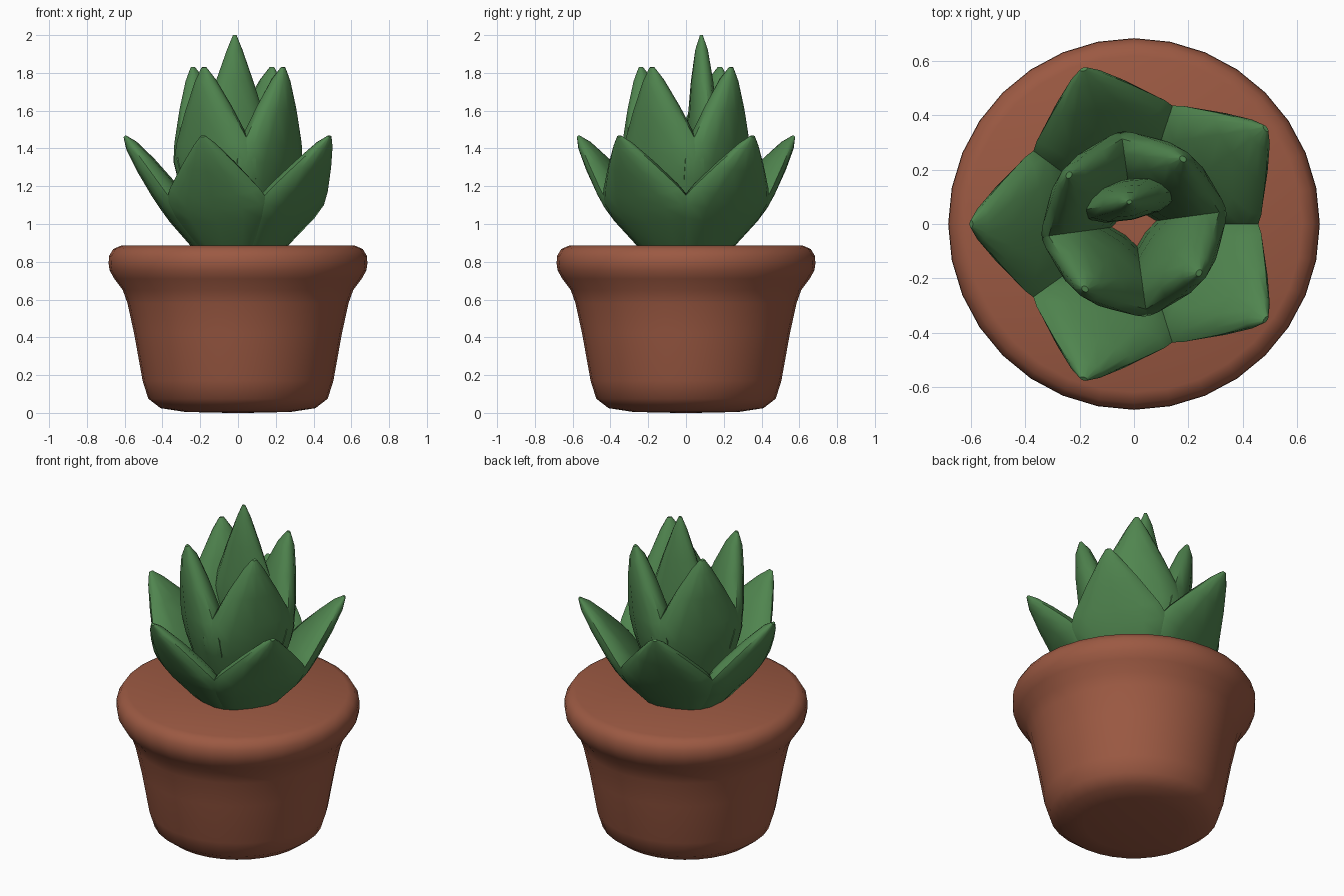
import bpy, bmesh, math
from mathutils import Matrix, Vector

cube = bpy.data.objects.get("Cube")
if cube:
    bpy.data.objects.remove(cube, do_unlink=True)


def make_material(name, rgb):
    mat = bpy.data.materials.new(name)
    mat.use_nodes = True
    mat.diffuse_color = (*rgb, 1)
    mat.node_tree.nodes["Principled BSDF"].inputs["Base Color"].default_value = (*rgb, 1)
    return mat


terracotta = make_material("terracotta", (0.33, 0.10, 0.055))
leaf_green = make_material("leaf_green", (0.08, 0.235, 0.078))


def loft(name, rings, mat, angle):
    """Skin a stack of equal rings, cap both ends and shade smooth."""
    bm = bmesh.new()
    loops = [[bm.verts.new(p) for p in ring] for ring in rings]
    n = len(loops[0])
    for a, b in zip(loops, loops[1:]):
        for i in range(n):
            j = (i + 1) % n
            bm.faces.new((a[i], a[j], b[j], b[i]))
    bm.faces.new(loops[0][::-1])
    bm.faces.new(loops[-1])
    bmesh.ops.recalc_face_normals(bm, faces=bm.faces)
    mesh = bpy.data.meshes.new(name)
    bm.to_mesh(mesh)
    bm.free()
    mesh.materials.append(mat)
    obj = bpy.data.objects.new(name, mesh)
    bpy.context.collection.objects.link(obj)
    bpy.ops.object.select_all(action="DESELECT")
    obj.select_set(True)
    bpy.context.view_layer.objects.active = obj
    bpy.ops.object.shade_smooth_by_angle(angle=math.radians(angle))
    return obj


# Pot: turned profile of (radius, height) with a rolled rim and closed top
profile = [(0.05, 0), (0.28, 0.005), (0.41, 0.025), (0.475, 0.075), (0.505, 0.17),
           (0.55, 0.42), (0.585, 0.58), (0.61, 0.65), (0.655, 0.71), (0.68, 0.755),
           (0.685, 0.79), (0.683, 0.83), (0.66, 0.868), (0.62, 0.885), (0.05, 0.885)]
SIDES = 32
pot_rings = [[(r * math.cos(k * math.tau / SIDES), r * math.sin(k * math.tau / SIDES), z)
              for k in range(SIDES)] for r, z in profile]
loft("pot", pot_rings, terracotta, 60)

# Leaf outline: (fraction along the leaf, width factor, thickness factor)
OUTLINE = [(0, 0.4, 0.5), (0.2, 0.66, 0.8), (0.4, 0.94, 1), (0.5, 1, 1),
           (0.6, 0.87, 0.95), (0.78, 0.53, 0.75), (0.93, 0.22, 0.45), (1, 0.05, 0.1)]


def leaf(name, heading, base, tip, width, thick):
    """Pointed fleshy leaf; base and tip are (radius, height) along the heading."""
    start, end = Vector((base[0], 0, base[1])), Vector((tip[0], 0, tip[1]))
    axis = (end - start).normalized()
    side = Vector((0, 1, 0))
    normal = side.cross(axis)
    turn = Matrix.Rotation(math.radians(heading), 3, "Z")
    rings = []
    for s, w, h in OUTLINE:
        ring = []
        for k in range(12):
            a = k * math.tau / 12
            c, d = math.cos(a), math.sin(a)
            across = math.copysign(abs(c) ** 0.9, c) * w * width
            depth = d * h * thick
            ring.append(turn @ (start.lerp(end, s) + side * across + normal * depth))
        rings.append(ring)
    return loft(name, rings, leaf_green, 50)


# Outer whorl of five, inner whorl of four, and one upright heart leaf
for i in range(5):
    leaf(f"outer_leaf_{i + 1}", 36 + 72 * i, (0.10, 0.78), (0.60, 1.465), 0.285, 0.075)
for i in range(4):
    leaf(f"inner_leaf_{i + 1}", 53 + 90 * i, (0.10, 0.85), (0.30, 1.83), 0.27, 0.10)
leaf("heart_leaf", 102, (0.10, 0.9), (0.083, 2.0), 0.19, 0.075)
